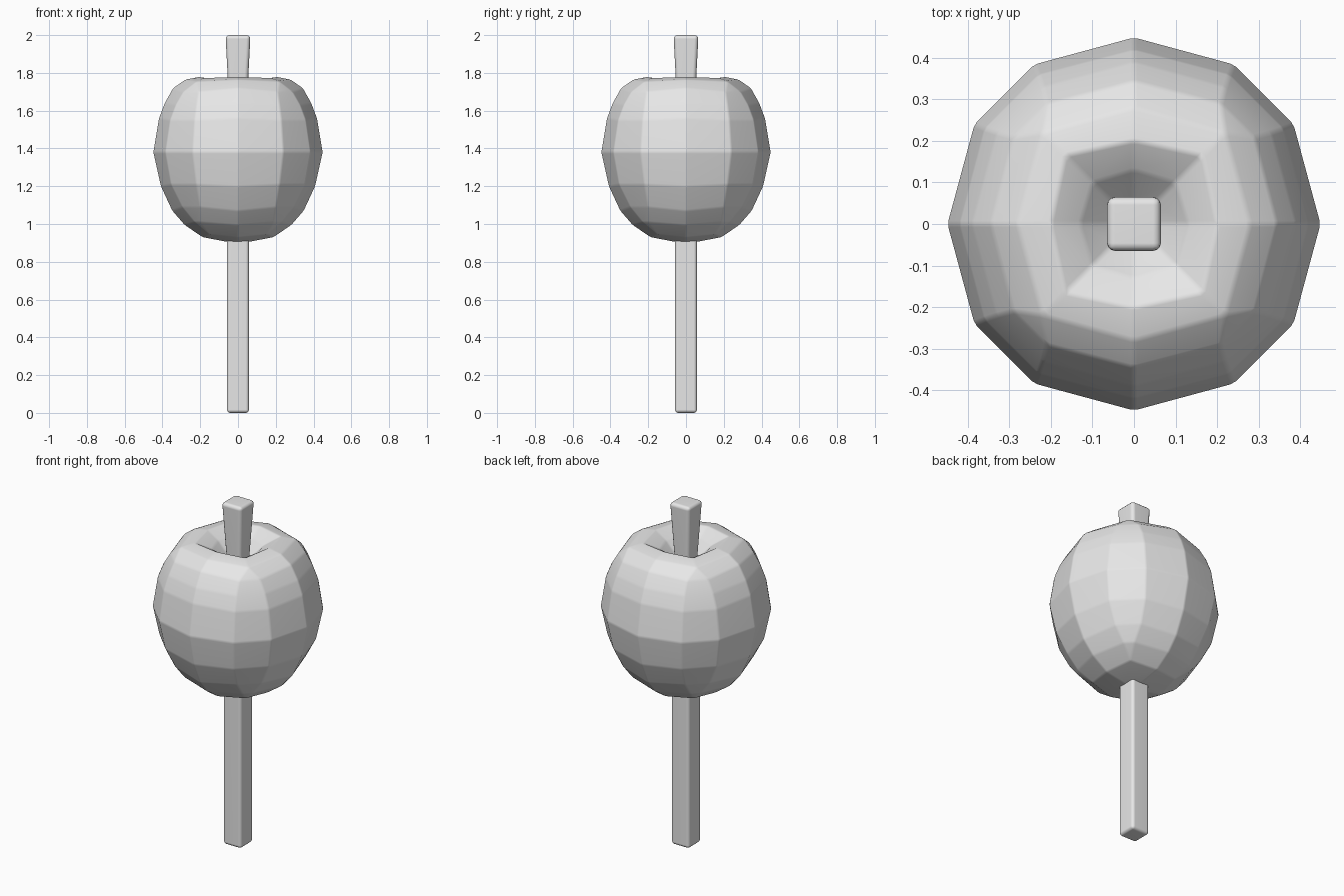
import bpy, bmesh, math

if "Cube" in bpy.data.objects:
    bpy.data.objects.remove(bpy.data.objects["Cube"])

grey = bpy.data.materials.new("plain grey")
grey.diffuse_color = (0.8, 0.8, 0.8, 1)
grey.use_nodes = True
grey.node_tree.nodes["Principled BSDF"].inputs["Base Color"].default_value = grey.diffuse_color


def finish(name, bm, width, segments, limit):
    """Turn a bmesh into an object with soft narrow edges."""
    bmesh.ops.recalc_face_normals(bm, faces=bm.faces)
    for f in bm.faces:
        f.smooth = True
    mesh = bpy.data.meshes.new(name)
    bm.to_mesh(mesh)
    bm.free()
    mesh.materials.append(grey)
    ob = bpy.data.objects.new(name, mesh)
    bpy.context.collection.objects.link(ob)
    bevel = ob.modifiers.new("soft_edges", 'BEVEL')
    bevel.width = width
    bevel.segments = segments
    bevel.limit_method = 'ANGLE'
    bevel.angle_limit = math.radians(limit)
    ob.modifiers.new("flat_shading", 'WEIGHTED_NORMAL')
    return ob


def loft(bm, rings):
    """Bridge equal-length rings of points and cap both ends."""
    loops = [[bm.verts.new(p) for p in ring] for ring in rings]
    n = len(loops[0])
    for lo, hi in zip(loops, loops[1:]):
        for i in range(n):
            j = (i + 1) % n
            bm.faces.new((lo[i], lo[j], hi[j], hi[i]))
    bm.faces.new(loops[0][::-1])
    bm.faces.new(loops[-1])


def apple_ring(m, z, a, b, zc):
    """Four mid-side points at m, and a chamfered corner (b, a)-(a, b) in each quadrant."""
    pts = []
    for q in range(4):
        c, s = ((1, 0), (0, 1), (-1, 0), (0, -1))[q]
        for x, y, h in ((m, 0, z), (b, a, zc), (a, b, zc)):
            pts.append((x * c - y * s, x * s + y * c, h))
    return pts


# Apple body: mid radius, mid height, corner short side, long side, corner height
profile = [
    (0.06, 0.905, 0.05, 0.05, 0.91),
    (0.19, 0.93, 0.155, 0.155, 0.945),
    (0.285, 0.995, 0.19, 0.23, 1.01),
    (0.35, 1.07, 0.20, 0.295, 1.09),
    (0.41, 1.20, 0.22, 0.355, 1.21),
    (0.45, 1.38, 0.24, 0.385, 1.38),
    (0.42, 1.56, 0.23, 0.36, 1.55),
    (0.39, 1.64, 0.22, 0.33, 1.63),
    (0.345, 1.72, 0.21, 0.29, 1.70),
    (0.28, 1.765, 0.22, 0.22, 1.755),
    (0.20, 1.78, 0.165, 0.165, 1.775),
    (0.13, 1.735, 0.10, 0.10, 1.73),
    (0.06, 1.66, 0.045, 0.045, 1.66),
]
bm = bmesh.new()
loft(bm, [apple_ring(*p) for p in profile])
bmesh.ops.remove_doubles(bm, verts=bm.verts, dist=0.0005)
finish("apple_body", bm, 0.008, 1, 8)


def square_bar(name, sections, width):
    """Square rod through (half width, height) sections."""
    bm = bmesh.new()
    loft(bm, [[(-h, -h, z), (h, -h, z), (h, h, z), (-h, h, z)] for h, z in sections])
    finish(name, bm, width, 3, 30)


# Stem flaring toward the top, and the stick below
square_bar("stem", [(0.045, 1.60), (0.066, 2.0)], 0.02)
square_bar("stick", [(0.058, 0.0), (0.058, 1.0)], 0.017)
